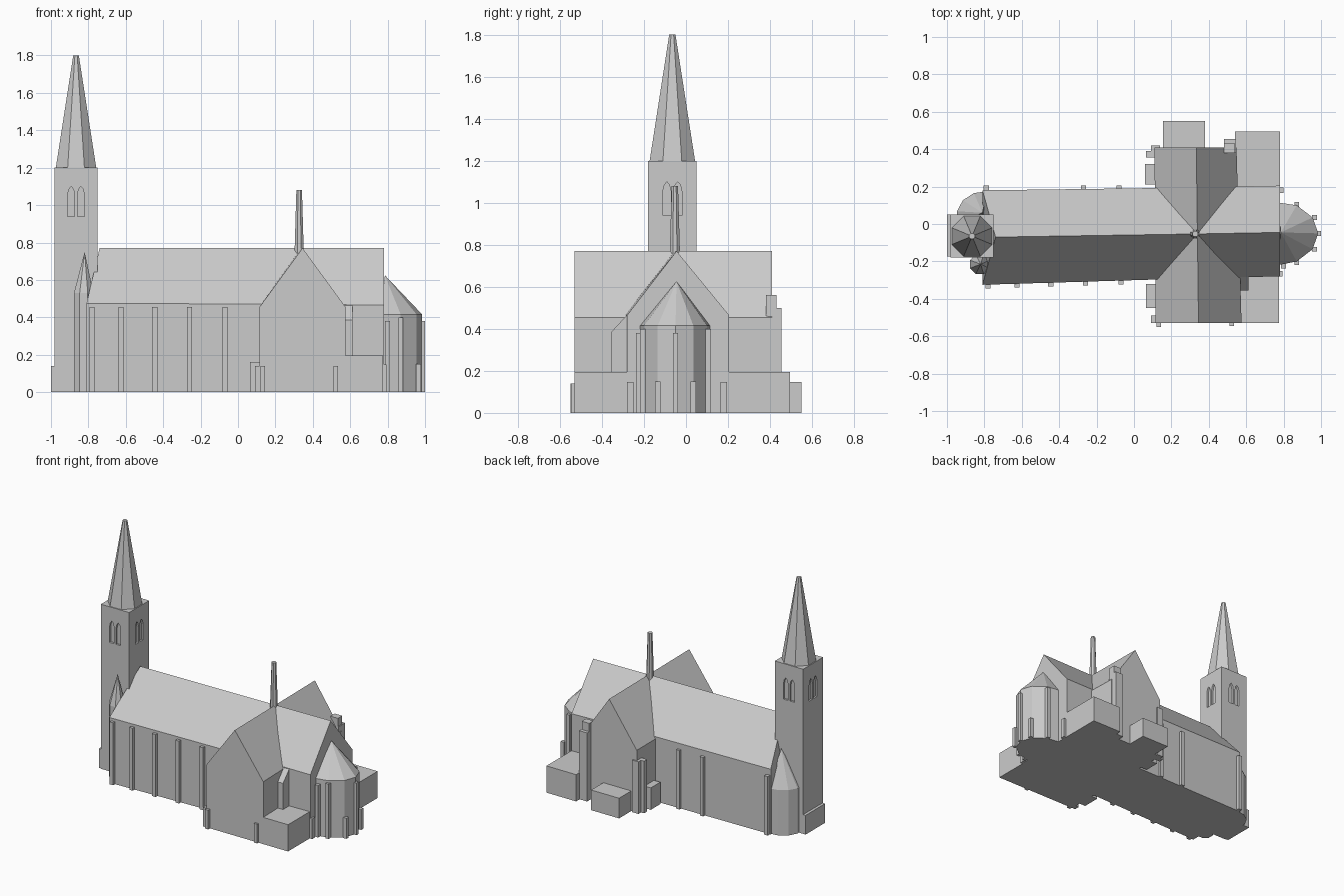
import bpy, bmesh, math
from mathutils import Matrix

if "Cube" in bpy.data.objects:
    bpy.data.objects.remove(bpy.data.objects["Cube"])

stone = bpy.data.materials.new("grey stone")
stone.diffuse_color = (0.6, 0.6, 0.6, 1)
stone.use_nodes = True
stone.node_tree.nodes["Principled BSDF"].inputs["Base Color"].default_value = stone.diffuse_color


def finish(name, bm):
    bmesh.ops.recalc_face_normals(bm, faces=bm.faces)
    me = bpy.data.meshes.new(name)
    bm.to_mesh(me)
    bm.free()
    me.materials.append(stone)
    ob = bpy.data.objects.new(name, me)
    bpy.context.collection.objects.link(ob)
    return ob


def loft_into(bm, sections):
    rings = [[bm.verts.new(p) for p in s] for s in sections]
    n = len(rings[0])
    for a, b in zip(rings, rings[1:]):
        for i in range(n):
            j = (i + 1) % n
            bm.faces.new((a[i], a[j], b[j], b[i]))
    bm.faces.new(rings[0])
    bm.faces.new(rings[-1])


def loft(name, sections):
    bm = bmesh.new()
    loft_into(bm, sections)
    return finish(name, bm)


def boxes(name, items):
    """Several boxes in one object: x0, x1, y0, y1, top."""
    bm = bmesh.new()
    for x0, x1, y0, y1, h in items:
        loft_into(bm, [[(x0, y0, z), (x1, y0, z), (x1, y1, z), (x0, y1, z)] for z in (0, h)])
    return finish(name, bm)


def ring(cx, cy, r, z, n=8):
    """Regular polygon with flat sides facing the axes; r is the half width."""
    k = r / math.cos(math.pi / n)
    return [(cx + k * math.cos((i + .5) * 2 * math.pi / n),
             cy + k * math.sin((i + .5) * 2 * math.pi / n), z) for i in range(n)]


def pointed(name, plan, eave, apex):
    """Polygonal walls with a roof rising to one point."""
    bm = bmesh.new()
    low = [bm.verts.new((x, y, 0)) for x, y in plan]
    top = [bm.verts.new((x, y, eave)) for x, y in plan]
    tip = bm.verts.new(apex)
    n = len(plan)
    for i in range(n):
        j = (i + 1) % n
        bm.faces.new((low[i], low[j], top[j], top[i]))
        bm.faces.new((top[i], top[j], tip))
    bm.faces.new(low)
    return finish(name, bm)


# nave and choir, one long gabled body
def nave_section(x, xr, y0, yr, y1, eave):
    return [(x, y0, 0), (x, y0, eave), (xr, yr, 0.77), (x, y1, eave), (x, y1, 0)]

loft("nave_and_choir", [
    nave_section(-0.81, -0.74, -0.325, -0.07, 0.18, 0.475),
    nave_section(0.34, 0.34, -0.29, -0.053, 0.195, 0.47),
    nave_section(0.78, 0.78, -0.28, -0.045, 0.205, 0.465)])


# transept crossing the nave
def transept_section(y, x0, xr, x1):
    return [(x0, y, 0), (x0, y, 0.455), (xr, y, 0.77), (x1, y, 0.455), (x1, y, 0)]

loft("transept", [transept_section(-0.53, 0.115, 0.345, 0.575),
                  transept_section(0.41, 0.11, 0.333, 0.548)])

# corner piece between transept and choir, under the lowered choir roof
corner = [(-0.355, 0), (-0.355, 0.386), (-0.27, 0.478), (-0.2, 0.478), (-0.2, 0)]
loft("choir_corner", [[(x, y, z) for y, z in corner] for x in (0.55, 0.612)])

# tower with twin pointed windows cut into each side
TX, TY = -0.866, -0.065
tower = loft("tower", [[(TX + a * 0.114, TY + b * 0.115, z)
             for a, b in ((-1, -1), (1, -1), (1, 1), (-1, 1))] for z in (0, 1.2)])
bm = bmesh.new()
lancet = [(-.019, .94), (.019, .94), (.019, 1.055), (.012, 1.085),
          (0, 1.10), (-.012, 1.085), (-.019, 1.055)]
for side in range(4):
    turn = Matrix.Rotation(side * math.pi / 2, 3, 'Z')
    for off in (-0.026, 0.026):
        secs = []
        for y in (-0.14, -0.1):
            pts = [turn @ Matrix.Identity(3).col[0].copy() * 0 for _ in lancet]
            for i, (u, z) in enumerate(lancet):
                p = pts[i]
                p.x, p.y, p.z = u + off, y, z
                q = turn @ p
                pts[i] = (q.x + TX, q.y + TY, q.z)
            secs.append(pts)
        loft_into(bm, secs)
cutter = finish("window_cutter", bm)
cutter.hide_render = True
cut = tower.modifiers.new("windows", 'BOOLEAN')
cut.operation = 'DIFFERENCE'
cut.solver = 'EXACT'
cut.object = cutter
bpy.context.view_layer.objects.active = tower
bpy.ops.object.modifier_apply(modifier=cut.name)
bpy.data.objects.remove(cutter)

# spires
loft("tower_spire", [ring(TX, TY, 0.108, 1.2), ring(TX, TY, 0.015, 1.8)])
loft("ridge_spirelet", [ring(0.327, -0.053, 0.026, 0.7), ring(0.327, -0.053, 0.015, 1.08)])

# stair turret south of the tower
pointed("stair_turret", [p[:2] for p in ring(-0.825, -0.215, 0.052, 0)], 0.53, (-0.82, -0.215, 0.75))

# polygonal chapel at the north-west corner
chapel = [(-0.80 + 0.15 * math.cos(a), 0.04 + 0.135 * math.sin(a))
          for a in [math.radians(d) for d in (85, 112, 140, 168, 195)]]
pointed("corner_chapel", chapel + [(-0.79, 0.0)], 0.33, (-0.81, 0.06, 0.58))

# east apse
apse = [(0.77, 0.115), (0.87, 0.10), (0.955, 0.035), (0.985, -0.05),
        (0.955, -0.135), (0.87, -0.20), (0.77, -0.22)]
pointed("apse", apse, 0.415, (0.785, -0.045, 0.625))
boxes("apse_buttresses", [(x - .013, x + .013, y - .013, y + .013, h) for x, y, h in
      ((0.80, -0.225, .38), (0.87, -0.205, .40), (0.965, -0.135, .15), (0.987, -0.05, .38),
       (0.965, 0.035, .15), (0.87, 0.105, .40))])

# low annexes and west porch
boxes("annexes", [(0.55, 0.775, -0.53, -0.27, 0.195), (0.54, 0.78, 0.19, 0.495, 0.195),
                  (0.155, 0.38, 0.40, 0.55, 0.147)])
boxes("west_porch", [(-1.0, -0.95, -0.175, 0.05, 0.14)])

# nave buttresses
boxes("nave_buttresses",
      [(x - .014, x + .014, -0.345 + 0.03 * (x + .78), -0.28, 0.455)
       for x in (-0.78, -0.625, -0.445, -0.26, -0.07)] +
      [(x - .014, x + .014, 0.15, 0.207, 0.43) for x in (-0.79, -0.27, -0.08)])

# transept and choir buttresses
boxes("transept_buttresses", [
    (0.065, 0.13, -0.45, -0.32, 0.16), (0.09, 0.13, -0.53, -0.49, 0.14),
    (0.12, 0.145, -0.55, -0.52, 0.14), (0.51, 0.535, -0.545, -0.52, 0.14),
    (0.06, 0.13, 0.21, 0.32, 0.16), (0.065, 0.13, 0.355, 0.39, 0.38),
    (0.09, 0.14, 0.39, 0.42, 0.38), (0.48, 0.545, 0.38, 0.455, 0.50),
    (0.48, 0.54, 0.38, 0.43, 0.56),
    (0.76, 0.80, 0.165, 0.195, 0.147), (0.75, 0.795, -0.28, -0.25, 0.147)])
